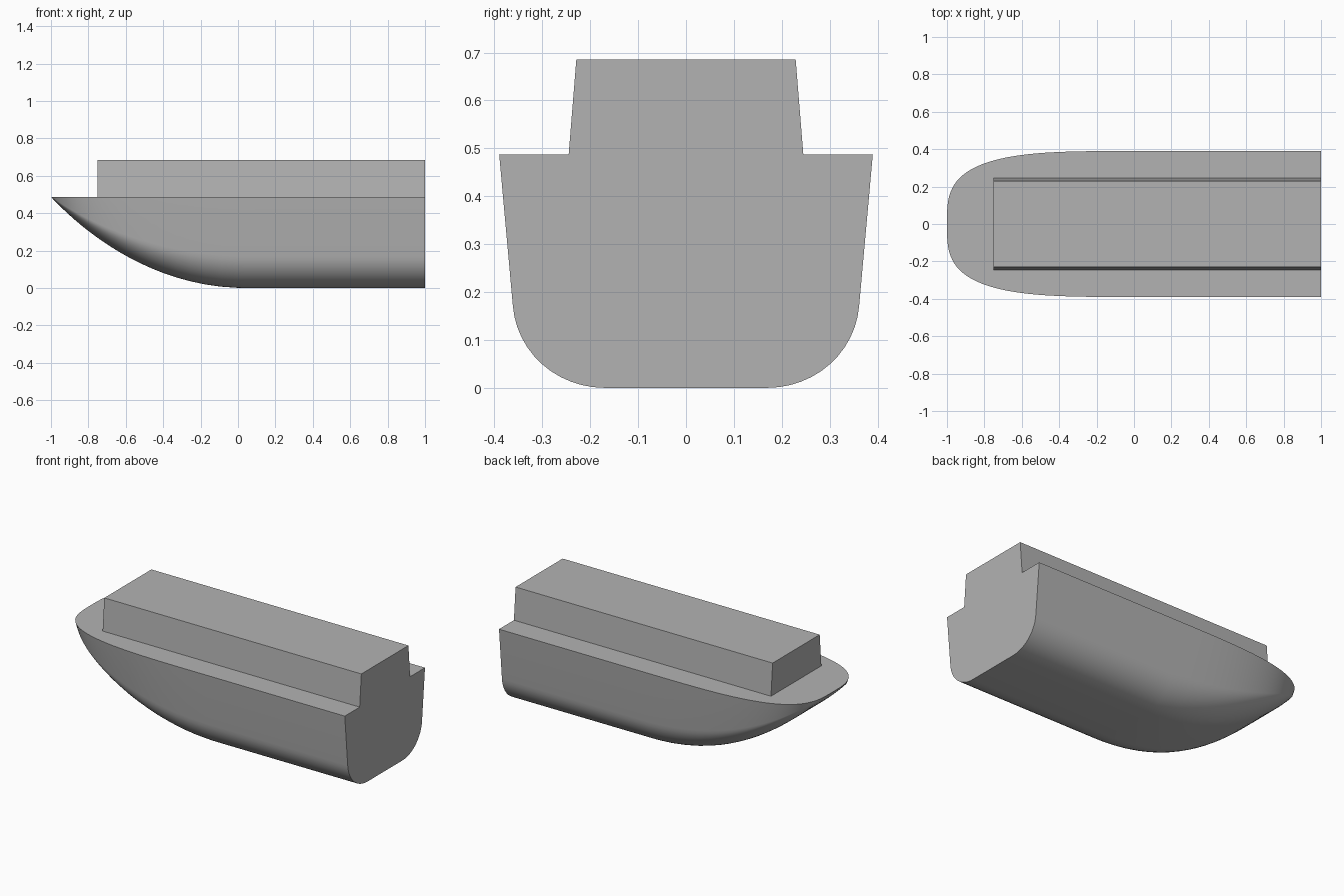
import bpy, bmesh, math

cube = bpy.data.objects.get("Cube")
if cube:
    bpy.data.objects.remove(cube)

DECK, TOP, BEAM = 0.487, 0.685, 0.39

grey = bpy.data.materials.new("plain_grey")
grey.use_nodes = True
grey.diffuse_color = (0.45, 0.45, 0.45, 1)
grey.node_tree.nodes["Principled BSDF"].inputs["Base Color"].default_value = grey.diffuse_color


def loft(name, rings):
    """Skin a list of open rings, closing each across the deck and capping both ends."""
    bm = bmesh.new()
    rows = [[bm.verts.new(p) for p in ring] for ring in rings]
    n = len(rows[0])
    for a, b in zip(rows, rows[1:]):
        for i in range(n):
            j = (i + 1) % n
            bm.faces.new((a[i], a[j], b[j], b[i]))
    bm.faces.new(rows[0])
    bm.faces.new(rows[-1])
    bmesh.ops.remove_doubles(bm, verts=bm.verts, dist=0.0002)
    bmesh.ops.recalc_face_normals(bm, faces=bm.faces)
    mesh = bpy.data.meshes.new(name)
    bm.to_mesh(mesh)
    bm.free()
    mesh.materials.append(grey)
    obj = bpy.data.objects.new(name, mesh)
    bpy.context.collection.objects.link(obj)
    return obj


# Midship section: flat bottom, round bilge, slightly flared side
half = [(0.17 + 0.192 * math.sin(a), 0.185 * (1 - math.cos(a)))
        for a in (math.radians(86) * i / 12 for i in range(13))]
half.append((BEAM, DECK))
section = [(-y, z) for y, z in reversed(half)] + half


def keel(t):
    """Height of the keel line, rising towards the bow."""
    s = t + 0.04
    r = 1.354
    arc = r - math.sqrt(r * r - s * s)
    return (arc + DECK * (s / 1.04) ** 2) / 2


def hull_ring(x):
    t = max(0, -x)
    width = max(0, 1 - t ** 3.5) ** 0.303
    low = 0 if x > 0 else min(DECK, keel(t))
    return [(x, y * width, low + z * (1 - low / DECK)) for y, z in section]


# Hull: straight aft body, then stations that crowd towards the blunt bow
steps = 28
stations = [1, 0.04] + [-(1 - (1 - i / steps) ** 2.6) for i in range(steps + 1)]
hull = loft("hull", [hull_ring(x) for x in stations])
bpy.context.view_layer.objects.active = hull
hull.select_set(True)
bpy.ops.object.shade_smooth_by_angle(angle=math.radians(35))
hull.select_set(False)

# Deckhouse: long tapered block flush with the stern
loft("deckhouse", [[(x, -0.245, DECK), (x, -0.229, TOP), (x, 0.229, TOP), (x, 0.245, DECK)]
                   for x in (-0.75, 1)])
